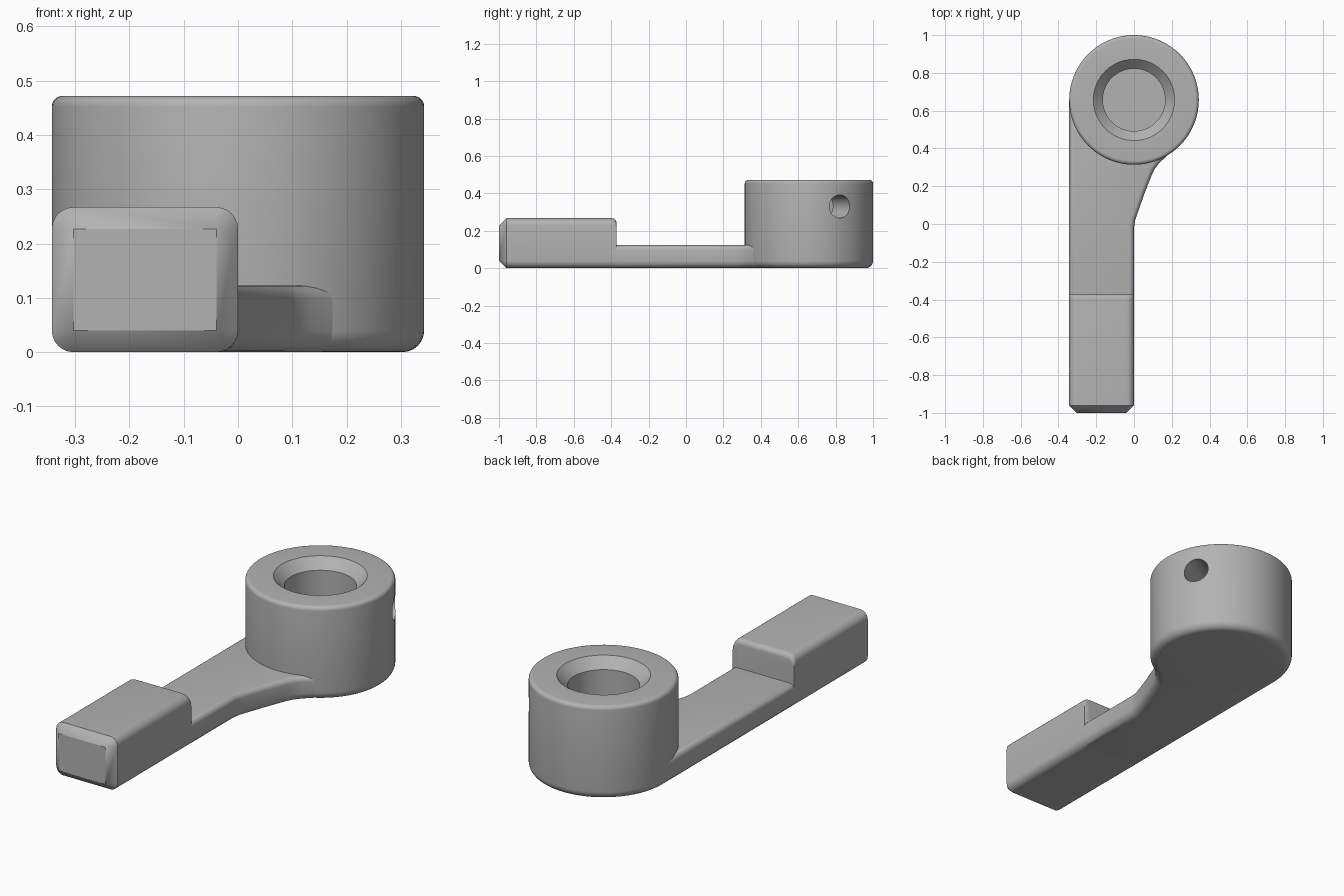
import bpy, bmesh
from math import cos, sin, pi, radians
from mathutils import Matrix, Vector

if "Cube" in bpy.data.objects:
    bpy.data.objects.remove(bpy.data.objects["Cube"])

grey = bpy.data.materials.new("grey metal")
grey.use_nodes = True
colour = (0.45, 0.45, 0.45, 1)
grey.diffuse_color = colour
grey.node_tree.nodes["Principled BSDF"].inputs["Base Color"].default_value = colour

RADIUS, HUB_Y, HUB_TOP = 0.343, 0.657, 0.472
LEFT, RIGHT, FILLET = -RADIUS, 0.0, 0.04


def finish(bm, name):
    bmesh.ops.recalc_face_normals(bm, faces=bm.faces)
    mesh = bpy.data.meshes.new(name)
    bm.to_mesh(mesh)
    bm.free()
    mesh.materials.append(grey)
    obj = bpy.data.objects.new(name, mesh)
    bpy.context.collection.objects.link(obj)
    return obj


def smooth(obj):
    bpy.ops.object.select_all(action="DESELECT")
    obj.select_set(True)
    bpy.context.view_layer.objects.active = obj
    bpy.ops.object.shade_smooth_by_angle(angle=radians(32))


def arc(cx, cz, r, start, end, steps=6):
    angles = [radians(start + (end - start) * i / steps) for i in range(steps + 1)]
    return [(cx + r * cos(a), cz + r * sin(a)) for a in angles]


# Hub: lathed profile with rounded rims and a countersunk blind bore
bm = bmesh.new()
lip = 0.02
profile = [(0, 0)] + arc(RADIUS - FILLET, FILLET, FILLET, -90, 0)
profile += arc(RADIUS - lip, HUB_TOP - lip, lip, 0, 90)
profile += [(0.215, HUB_TOP), (0.165, HUB_TOP - 0.05), (0.165, 0.14), (0, 0.14)]
verts = [bm.verts.new((x, HUB_Y, z)) for x, z in profile]
edges = [bm.edges.new(pair) for pair in zip(verts, verts[1:])]
bmesh.ops.spin(bm, geom=verts + edges, cent=(0, HUB_Y, 0), axis=(0, 0, 1),
               angle=2 * pi, steps=96, use_merge=True)
bmesh.ops.remove_doubles(bm, verts=bm.verts, dist=0.0001)
hub = finish(bm, "hub")

# Radial screw hole, drilled from the outside into the bore
bm = bmesh.new()
out = Vector((cos(radians(29)), sin(radians(29)), 0))
place = Matrix.Translation(Vector((0, HUB_Y, 0.33)) + out * 0.27)
turn = out.to_track_quat("Z", "Y").to_matrix().to_4x4()
bmesh.ops.create_cone(bm, cap_ends=True, segments=40, radius1=0.062,
                      radius2=0.062, depth=0.34, matrix=place @ turn)
drill = finish(bm, "screw_hole_cutter")
drill.hide_render = True
cut = hub.modifiers.new("screw_hole", "BOOLEAN")
cut.operation, cut.solver, cut.object = "DIFFERENCE", "EXACT", drill
bpy.context.view_layer.objects.active = hub
bpy.ops.object.modifier_apply(modifier=cut.name)
bpy.data.objects.remove(drill)
smooth(hub)

# Arm: flat bar that flares into the hub, with rounded top and bottom edges
bm = bmesh.new()
outline = [(LEFT, -0.42), (RIGHT, -0.42), (RIGHT, -0.02), (0.006, 0.02),
           (0.055, 0.16), (0.095, 0.262), (0.11, 0.292), (0.133, 0.322),
           (0.165, 0.352), (0.21, 0.4), (0.2, 0.65), (LEFT, 0.65)]
base = bm.faces.new([bm.verts.new((x, y, 0)) for x, y in outline])
raised = bmesh.ops.extrude_face_region(bm, geom=[base], use_keep_orig=True)["geom"]
top = [v for v in raised if isinstance(v, bmesh.types.BMVert)]
bmesh.ops.translate(bm, verts=top, vec=(0, 0, 0.123))
bmesh.ops.recalc_face_normals(bm, faces=bm.faces)
for low, size in ((True, FILLET), (False, 0.025)):
    rim = [e for e in bm.edges
           if all((v.co.z < 0.001) if low else (v.co.z > 0.122) for v in e.verts)]
    bmesh.ops.bevel(bm, geom=rim, offset=size, segments=5, profile=0.5,
                    affect="EDGES", clamp_overlap=True)
smooth(finish(bm, "arm"))

# Grip block: rounded bar, chamfered at the front, eased at the rear top edge
bm = bmesh.new()


def section(y, inset, height):
    r = FILLET - inset
    points = []
    for i, (x, z) in enumerate(((RIGHT - FILLET, height - FILLET),
                                (LEFT + FILLET, height - FILLET),
                                (LEFT + FILLET, FILLET), (RIGHT - FILLET, FILLET))):
        points += arc(x, z, r, 90 * i, 90 * i + 90)
    return [bm.verts.new((x, y, z)) for x, z in points]


TOP, BACK, EASE = 0.267, -0.372, 0.025
rings = [section(-1, FILLET, TOP), section(-0.96, 0, TOP)]
for y, z in arc(BACK - EASE, TOP - EASE, EASE, 90, 0):
    rings.append(section(y, 0, z))
for a, b in zip(rings, rings[1:]):
    for i in range(len(a)):
        j = (i + 1) % len(a)
        bm.faces.new((a[i], a[j], b[j], b[i]))
bm.faces.new(rings[0])
bm.faces.new(rings[-1])
bmesh.ops.remove_doubles(bm, verts=bm.verts, dist=0.0001)
smooth(finish(bm, "grip_block"))
